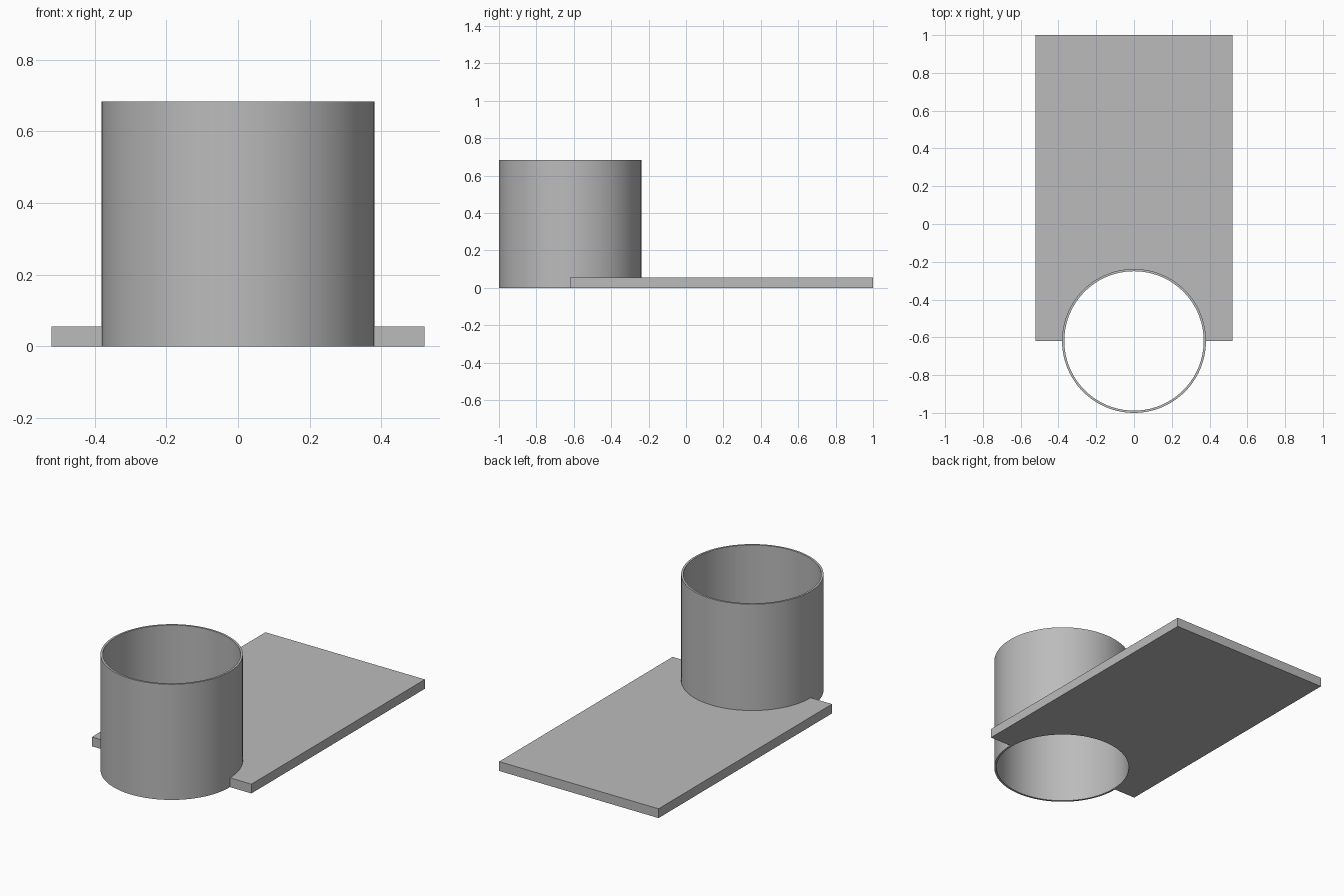
import bpy
import bmesh
from math import cos, sin, pi, radians

cube = bpy.data.objects.get("Cube")
if cube:
    bpy.data.objects.remove(cube)

SEGMENTS = 96
TUBE_Y = -0.619
OUTER, INNER, TUBE_HEIGHT = 0.381, 0.369, 0.683
HALF_WIDTH, BACK_Y, PLATE_HEIGHT = 0.521, 1.0, 0.055

grey = bpy.data.materials.new("plain grey")
grey.use_nodes = True
colour = (0.5, 0.5, 0.5, 1)
grey.diffuse_color = colour
grey.node_tree.nodes["Principled BSDF"].inputs["Base Color"].default_value = colour


def arc(radius, start, end, steps):
    """Points on a circle around the tube axis."""
    angles = [start + (end - start) * i / steps for i in range(steps + 1)]
    return [(radius * cos(a), TUBE_Y + radius * sin(a)) for a in angles]


def add_object(name, bm):
    bmesh.ops.recalc_face_normals(bm, faces=bm.faces)
    mesh = bpy.data.meshes.new(name)
    bm.to_mesh(mesh)
    bm.free()
    obj = bpy.data.objects.new(name, mesh)
    mesh.materials.append(grey)
    bpy.context.collection.objects.link(obj)
    return obj


def extrude_up(bm, height):
    result = bmesh.ops.extrude_face_region(bm, geom=bm.faces[:])
    verts = [g for g in result["geom"] if isinstance(g, bmesh.types.BMVert)]
    bmesh.ops.translate(bm, verts=verts, vec=(0, 0, height))


# Open tube: a flat ring raised to full height
bm = bmesh.new()
rings = [[bm.verts.new((x, y, 0)) for x, y in arc(r, 0, 2 * pi, SEGMENTS)[:-1]]
         for r in (OUTER, INNER)]
for i in range(SEGMENTS):
    j = (i + 1) % SEGMENTS
    bm.faces.new((rings[0][i], rings[0][j], rings[1][j], rings[1][i]))
extrude_up(bm, TUBE_HEIGHT)
tube = add_object("open_tube", bm)
bpy.ops.object.select_all(action='DESELECT')
tube.select_set(True)
bpy.context.view_layer.objects.active = tube
bpy.ops.object.shade_smooth_by_angle(angle=radians(30))

# Base plate: rectangle with a half-round notch that meets the tube wall
bm = bmesh.new()
notch = arc((OUTER + INNER) / 2, 0, pi, SEGMENTS // 2)
outline = notch + [(-HALF_WIDTH, TUBE_Y), (-HALF_WIDTH, BACK_Y),
                   (HALF_WIDTH, BACK_Y), (HALF_WIDTH, TUBE_Y)]
bm.faces.new([bm.verts.new((x, y, 0)) for x, y in outline])
extrude_up(bm, PLATE_HEIGHT)
add_object("base_plate", bm)
